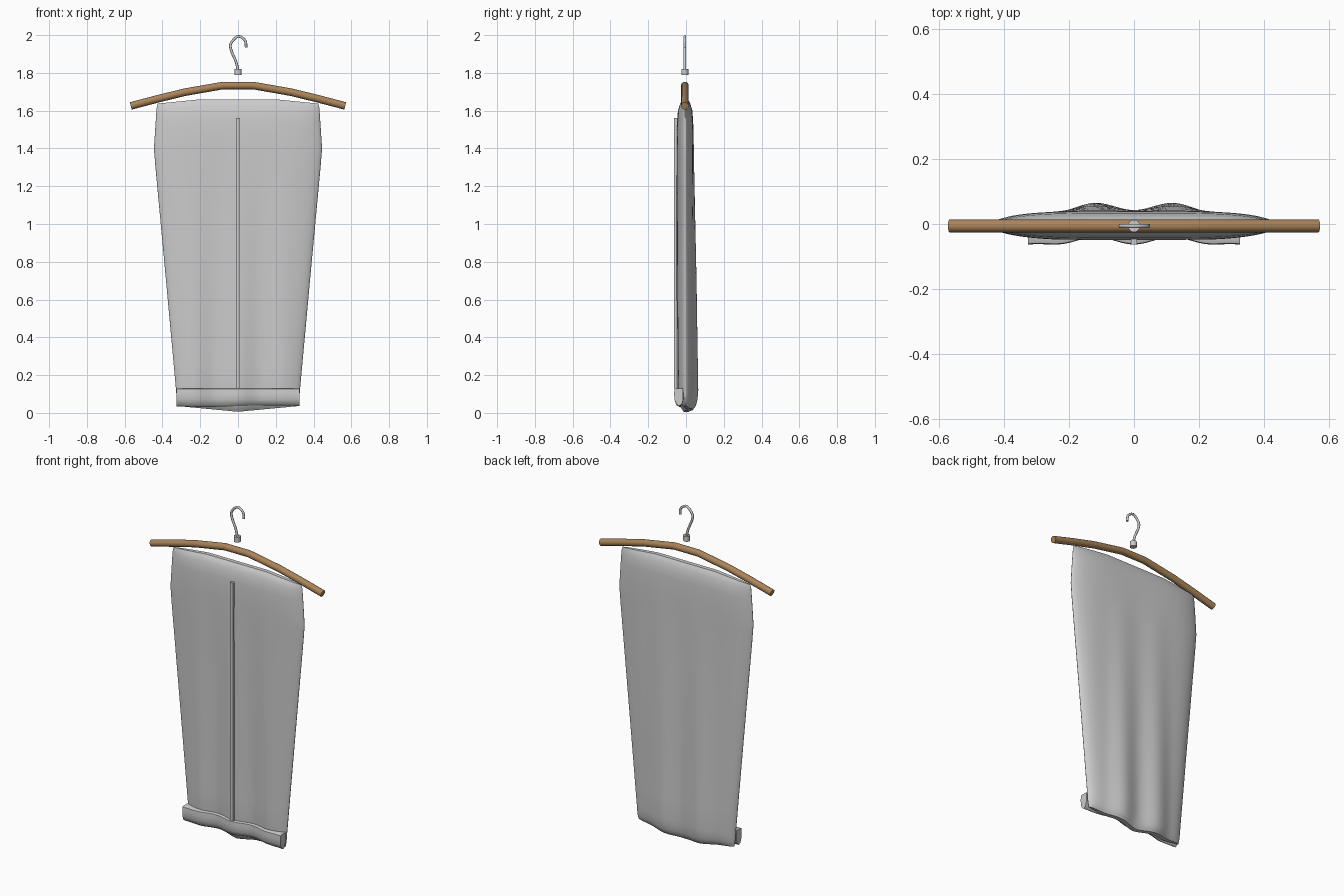
import bpy, bmesh, math
from mathutils import Vector

if "Cube" in bpy.data.objects:
    bpy.data.objects.remove(bpy.data.objects["Cube"])


def new_object(name, bm, angle=50):
    bmesh.ops.recalc_face_normals(bm, faces=bm.faces[:])
    me = bpy.data.meshes.new(name)
    bm.to_mesh(me)
    bm.free()
    ob = bpy.data.objects.new(name, me)
    bpy.context.collection.objects.link(ob)
    bpy.ops.object.select_all(action='DESELECT')
    ob.select_set(True)
    bpy.context.view_layer.objects.active = ob
    bpy.ops.object.shade_smooth_by_angle(angle=math.radians(angle))
    return ob


def tube(name, pts, r, y, sides=16):
    """Round tube along a path in the xz plane."""
    bm = bmesh.new()
    p = [Vector((x, y, z)) for x, z in pts]
    rings = []
    for i, c in enumerate(p):
        t = (p[min(i + 1, len(p) - 1)] - p[max(i - 1, 0)]).normalized()
        n = Vector((-t.z, 0, t.x))
        rings.append([bm.verts.new(c + r * (math.cos(a) * n + math.sin(a) * Vector((0, 1, 0))))
                      for a in (2 * math.pi * k / sides for k in range(sides))])
    for a, b in zip(rings, rings[1:]):
        for k in range(sides):
            bm.faces.new((a[k], a[k - 1], b[k - 1], b[k]))
    bm.faces.new(rings[0])
    bm.faces.new(rings[-1])
    return new_object(name, bm)


def interp(table, z):
    for (z0, *a), (z1, *b) in zip(table, table[1:]):
        if z <= z1:
            f = max(0, (z - z0) / (z1 - z0))
            return [m + f * (n - m) for m, n in zip(a, b)]
    return table[-1][1:]


def smooth_curve(pts, n=6):
    out = []
    for i in range(len(pts) - 1):
        q = [Vector(pts[min(max(i + k, 0), len(pts) - 1)]) for k in (-1, 0, 1, 2)]
        for s in range(n):
            t = s / n
            out.append(0.5 * (2 * q[1] + (q[2] - q[0]) * t + (2 * q[0] - 5 * q[1] + 4 * q[2] - q[3]) * t * t
                              + (3 * q[1] - q[0] - 3 * q[2] + q[3]) * t ** 3))
    return out + [Vector(pts[-1])]


def fold(x, z):
    """Hanging folds: the cloth drifts backwards, more so lower down."""
    t = min(1, max(0, (1.5 - z) / 1.4))
    w = (1 - math.cos(2 * math.pi * x / 0.24)) / 2
    return t * w * (0.023 if abs(x) < 0.24 else 0.006)


# Garment bag: z, half width, front y, back y
PROFILE = [(0.0, 0.318, -0.012, 0.015), (0.025, 0.322, -0.028, 0.030), (0.06, 0.325, -0.040, 0.038),
           (0.12, 0.328, -0.047, 0.043), (0.7, 0.381, -0.050, 0.043), (1.3, 0.437, -0.050, 0.040),
           (1.4, 0.445, -0.050, 0.040), (1.52, 0.438, -0.049, 0.039), (1.60, 0.433, -0.043, 0.034),
           (1.64, 0.430, -0.030, 0.022), (1.66, 0.425, -0.015, 0.010)]
N = 60
levels = [0, .012, .025, .04, .06, .09, .12, .25, .4, .55, .7, .85, 1, 1.15, 1.3, 1.36, 1.4, 1.45, 1.52,
          1.56, 1.6, 1.625, 1.64, 1.652, 1.66]


def bag_point(u, z, back):
    w, f, b = interp(PROFILE, z)
    x = u * w
    mid = -0.004
    k = (1 - abs(u) ** 4) ** 0.6
    y = mid + ((b if back else f) - mid) * k + fold(x, z) * k
    low = max(0, 1 - z / 0.12)
    high = max(0, (z - 1.4) / 0.26)
    zz = z + low * (0.006 + 0.03 * abs(u)) - high * 0.022 * max(0, (abs(x) - 0.2) / 0.22)
    return x, y, zz


bm = bmesh.new()
us = [math.sin(math.pi / 2 * (2 * i / N - 1)) for i in range(N + 1)]
rings = []
for z in levels:
    front = [bm.verts.new(bag_point(u, z, False)) for u in us]
    back = [bm.verts.new(bag_point(u, z, True)) for u in us[1:-1]]
    rings.append(front + back[::-1])
for a, b in zip(rings, rings[1:]):
    for k in range(2 * N):
        bm.faces.new((a[k - 1], a[k], b[k], b[k - 1]))
for r in (rings[0], rings[-1]):
    for i in range(N):
        quad = [r[i], r[i + 1], r[2 * N - i - 1], r[-i]]
        bm.faces.new(list(dict.fromkeys(quad)))
new_object("garment_bag", bm)

# Hem cuff across the front: y offset and z of its section
section = [(-0.002, 0.130), (-0.010, 0.126), (-0.012, 0.10), (-0.010, 0.07), (0.0, 0.045),
           (0.014, 0.036), (0.028, 0.045), (0.036, 0.07), (0.036, 0.130)]
bm = bmesh.new()
rows = []
for i in range(49):
    x = 0.326 * (i / 24 - 1)
    rows.append([bm.verts.new((x, -0.051 + o + fold(x, z) * (1 - (x / 0.326) ** 4),
                               z + 0.004 * math.sin(9 * x) * (z < 0.06)))
                 for o, z in section])
for a, b in zip(rows, rows[1:]):
    for k in range(len(section)):
        bm.faces.new((a[k - 1], a[k], b[k], b[k - 1]))
bm.faces.new(rows[0])
bm.faces.new(rows[-1])
new_object("hem_cuff", bm)

# Zip strip down the front
bm = bmesh.new()
bmesh.ops.create_cube(bm, size=1)
for v in bm.verts:
    v.co = (v.co.x * 0.02, -0.054 + v.co.y * 0.018, 0.845 + v.co.z * 1.43)
new_object("zip_strip", bm, 30)

# Wooden hanger bar
half = [(0.08, 1.733), (0.28, 1.698), (0.42, 1.664), (0.568, 1.625)]
bar = tube("hanger_bar", [(-x, z) for x, z in half[::-1]] + half, 0.02, -0.006)
wood = bpy.data.materials.new("wood")
wood.diffuse_color = (0.40, 0.23, 0.10, 1)
wood.use_nodes = True
wood.node_tree.nodes["Principled BSDF"].inputs["Base Color"].default_value = wood.diffuse_color
bar.data.materials.append(wood)

# Metal hook and its collar
hook = [(0, 1.81), (-0.010, 1.857), (-0.036, 1.92), (-0.037, 1.957), (0, 1.993), (0.037, 1.972), (0.043, 1.935)]
tube("hook", smooth_curve(hook), 0.007, -0.006, 10)
tube("hook_collar", [(0, 1.788), (0, 1.812), (0, 1.82)], 0.019, -0.006)
